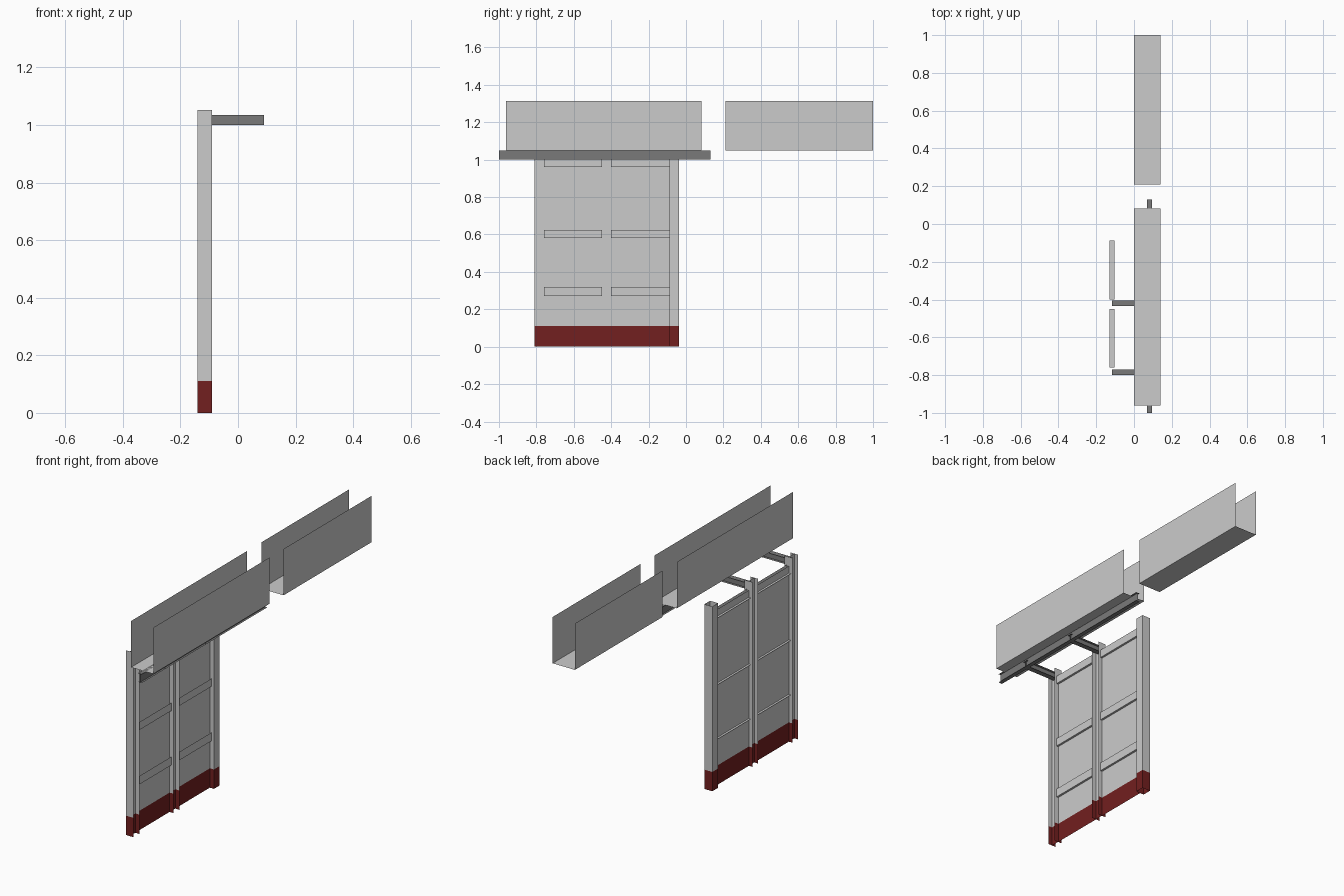
import bpy, bmesh

if "Cube" in bpy.data.objects:
    bpy.data.objects.remove(bpy.data.objects["Cube"])


def material(name, rgb):
    m = bpy.data.materials.new(name)
    m.diffuse_color = (*rgb, 1)
    m.use_nodes = True
    m.node_tree.nodes["Principled BSDF"].inputs["Base Color"].default_value = m.diffuse_color
    return m


RED = material("red_paint", (0.17, 0.014, 0.014))
DARK = material("dark_steel", (0.195, 0.195, 0.195))


def sweep(name, strokes, axis, lo, hi, mat=None):
    """Extrude open 2D strokes (thin sheet sections) along an axis.
    Section coordinates: x -> (y, z), y -> (x, z), z -> (x, y)."""
    bm = bmesh.new()

    def place(p, t):
        a, b = p
        return {"x": (t, a, b), "y": (a, t, b), "z": (a, b, t)}[axis]
    for s in strokes:
        lower = [bm.verts.new(place(p, lo)) for p in s]
        upper = [bm.verts.new(place(p, hi)) for p in s]
        for i in range(len(s) - 1):
            bm.faces.new((lower[i], lower[i + 1], upper[i + 1], upper[i]))
    bmesh.ops.recalc_face_normals(bm, faces=bm.faces)
    me = bpy.data.meshes.new(name)
    bm.to_mesh(me)
    bm.free()
    ob = bpy.data.objects.new(name, me)
    bpy.context.collection.objects.link(ob)
    if mat:
        me.materials.append(mat)
    return ob


def i_section(a0, a1, b0, b1):
    """Two flanges parallel to the first axis, joined by a web."""
    m = (a0 + a1) / 2
    return [[(a0, b0), (a1, b0)], [(a0, b1), (a1, b1)], [(m, b0), (m, b1)]]


X0, X1, XP = -0.14, -0.09, -0.116
BASE = 0.11

# Open trough sections resting above the rail
trough = [[(0, 1.314), (0, 1.05), (0.14, 1.05), (0.14, 1.314)]]
sweep("trough_long", trough, "y", -0.962, 0.083)
sweep("trough_short", trough, "y", 0.21, 1.0)

# Support rail and the arms carrying it
sweep("support_rail", i_section(0.07, 0.094, 1.0, 1.05), "y", -1.0, 0.13, DARK)
for i, y in enumerate((-0.784, -0.42)):
    sweep(f"support_arm_{i}", i_section(y - 0.015, y + 0.015, 1.0, 1.035),
          "x", XP, 0.09, DARK)

# Posts: two I-columns and a box tube at the far end, each with a painted foot
posts = {
    "post_front": i_section(X0, X1, -0.81, -0.76),
    "post_middle": i_section(X0, X1, -0.45, -0.40),
    "post_back": [[(X0, -0.088), (X1, -0.088), (X1, -0.037), (X0, -0.037), (X0, -0.088)]],
}
for name, section in posts.items():
    sweep(name, section, "z", BASE, 1.052)
    sweep(name + "_foot", section, "z", 0, BASE, RED)

# Wall panels with painted skirting and horizontal angle bars
for i, (y0, y1) in enumerate(((-0.76, -0.45), (-0.40, -0.088))):
    line = [[(XP, y0), (XP, y1)]]
    sweep(f"panel_{i}", line, "z", BASE, 1.0)
    sweep(f"panel_skirting_{i}", line, "z", 0, BASE, RED)
    for j, (z0, z1) in enumerate(((0.27, 0.318), (0.58, 0.625), (0.96, 1.005))):
        sweep(f"panel_bar_{i}_{j}", [[(-0.129, z0), (-0.104, z0), (-0.104, z1)]], "y", y0, y1)
